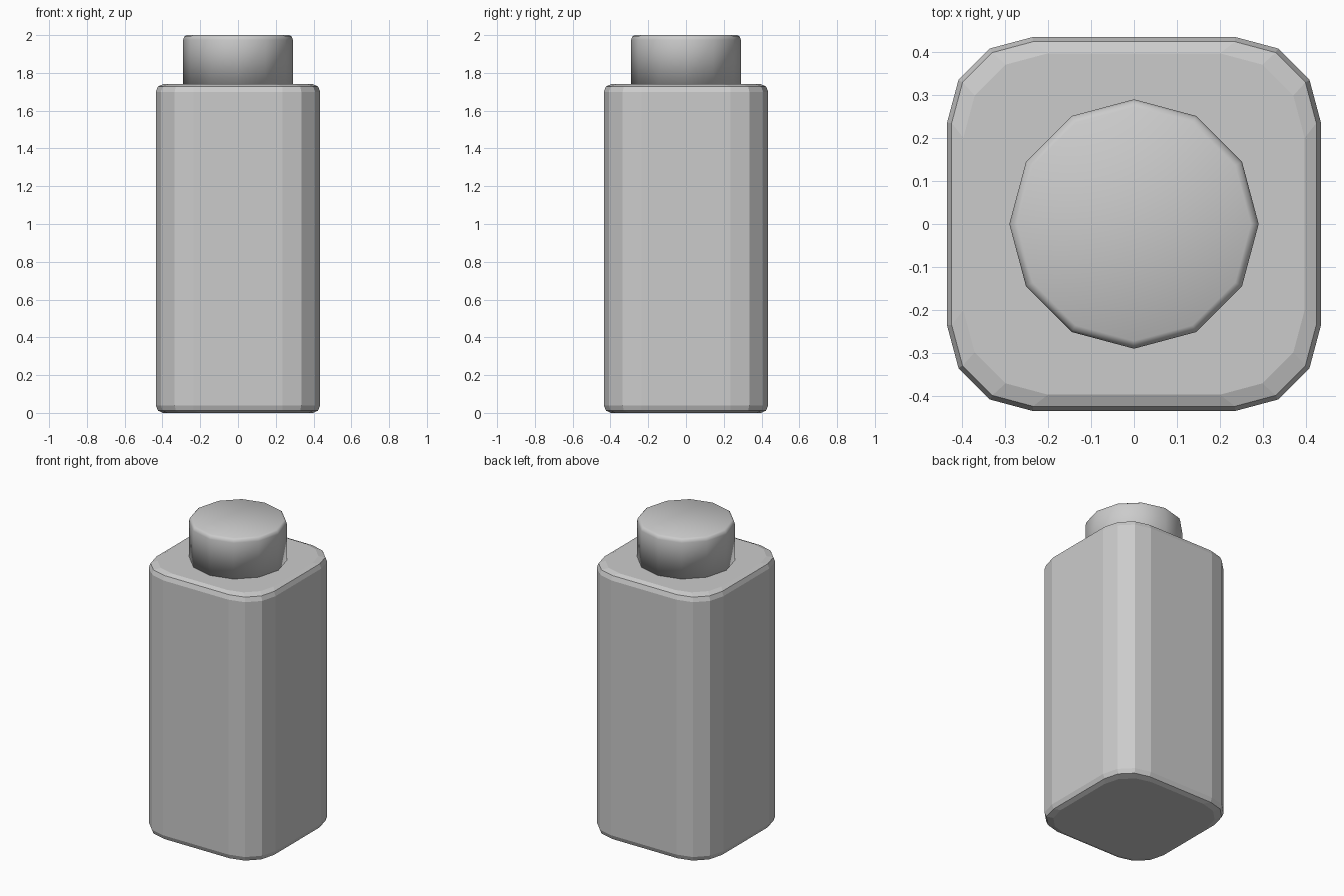
import bpy, bmesh
from math import sin, cos, pi

if "Cube" in bpy.data.objects:
    bpy.data.objects.remove(bpy.data.objects["Cube"])


def loft(name, rings, smooth):
    """Skin a stack of closed rings and cap both ends."""
    bm = bmesh.new()
    loops = [[bm.verts.new(p) for p in ring] for ring in rings]
    n = len(loops[0])
    for lo, hi in zip(loops, loops[1:]):
        for i in range(n):
            j = (i + 1) % n
            bm.faces.new((lo[i], lo[j], hi[j], hi[i]))
    bm.faces.new(loops[0][::-1])
    bm.faces.new(loops[-1])
    for f in bm.faces:
        f.smooth = smooth
    mesh = bpy.data.meshes.new(name)
    bm.to_mesh(mesh)
    bm.free()
    obj = bpy.data.objects.new(name, mesh)
    bpy.context.collection.objects.link(obj)
    return obj


def rounded_square(half, radius, z, segs=3):
    c = half - radius
    ring = []
    for q in range(4):
        a0 = q * pi / 2
        cx = c if q in (0, 3) else -c
        cy = c if q in (0, 1) else -c
        for k in range(segs + 1):
            a = a0 + k * pi / 2 / segs
            ring.append((cx + radius * cos(a), cy + radius * sin(a), z))
    return ring


def circle(radius, z, sides=12):
    return [(radius * cos(2 * pi * i / sides), radius * sin(2 * pi * i / sides), z)
            for i in range(sides)]


# Bottle body: rounded square column with two-step bevels at both ends
H = 1.74
edge = [(0.397, 0.197, 0.0), (0.424, 0.189, 0.012), (0.435, 0.2, 0.04)]
profile = edge + [(h, r, H - z) for h, r, z in reversed(edge)]
loft("bottle_body", [rounded_square(*p) for p in profile], smooth=False)

# Cap: smooth-shaded twelve-sided cylinder with a small rim bevel
cap_profile = [(0.29, 1.735), (0.29, 1.975), (0.285, 1.992), (0.272, 2.0)]
loft("bottle_cap", [circle(r, z) for r, z in cap_profile], smooth=True)
